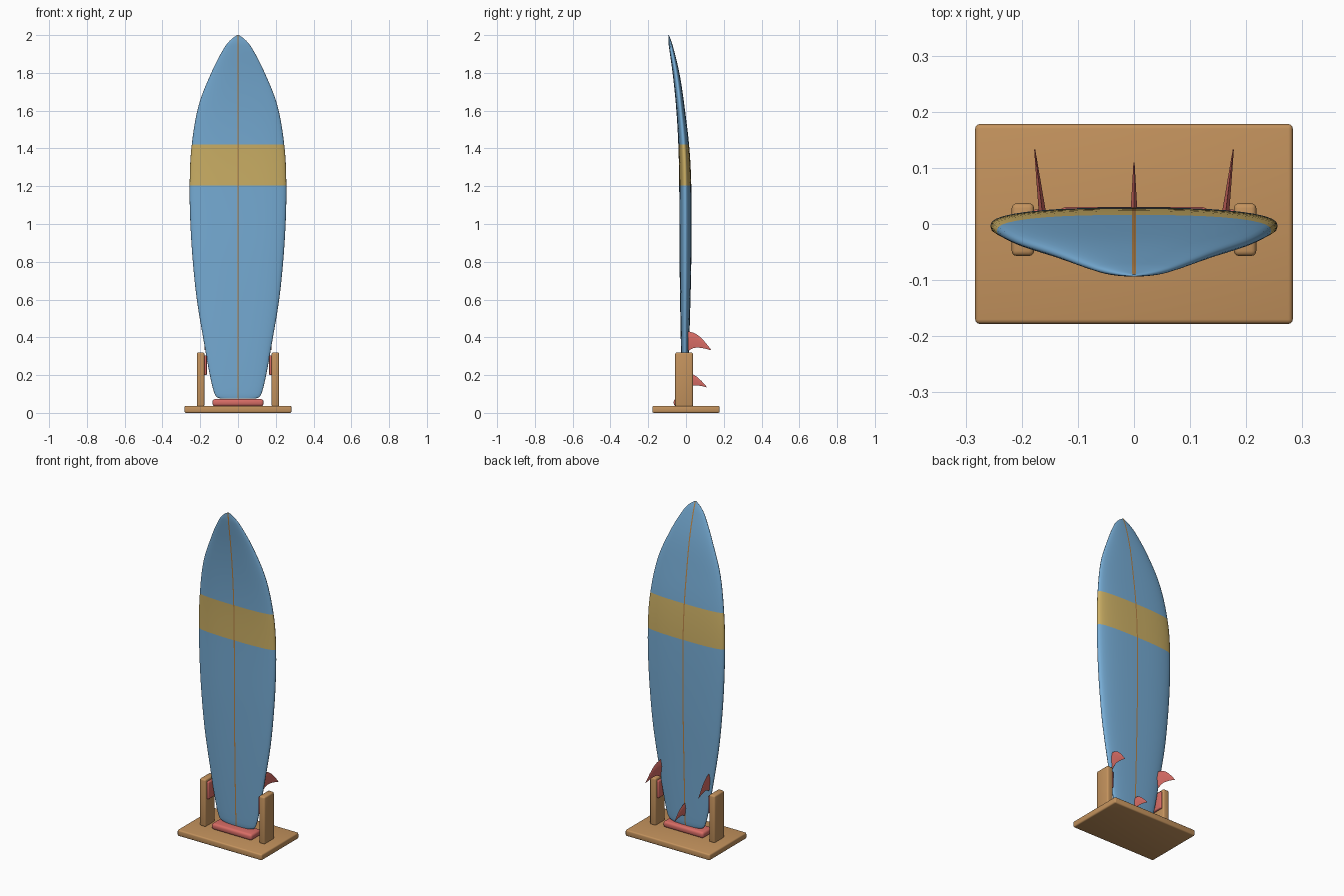
import bpy, bmesh, math
from mathutils import Matrix

if "Cube" in bpy.data.objects:
    bpy.data.objects.remove(bpy.data.objects["Cube"])


def mat(name, r, g, b):
    m = bpy.data.materials.new(name)
    m.diffuse_color = (r, g, b, 1)
    m.use_nodes = True
    m.node_tree.nodes["Principled BSDF"].inputs["Base Color"].default_value = m.diffuse_color
    return m


BLUE = mat("board blue", 0.18, 0.41, 0.66)
YELLOW = mat("band yellow", 0.60, 0.43, 0.13)
STRING = mat("stringer wood", 0.46, 0.22, 0.06)
WOOD = mat("stand wood", 0.55, 0.29, 0.11)
RED = mat("padding red", 0.68, 0.15, 0.13)


def finish(name, bm, mats, angle=40):
    bmesh.ops.recalc_face_normals(bm, faces=bm.faces)
    me = bpy.data.meshes.new(name)
    bm.to_mesh(me)
    bm.free()
    ob = bpy.data.objects.new(name, me)
    bpy.context.collection.objects.link(ob)
    for m in mats:
        me.materials.append(m)
    bpy.ops.object.select_all(action='DESELECT')
    ob.select_set(True)
    bpy.context.view_layer.objects.active = ob
    bpy.ops.object.shade_smooth_by_angle(angle=math.radians(angle))
    return ob


def box(name, x0, x1, y0, y1, z0, z1, m, bevel):
    bm = bmesh.new()
    bmesh.ops.create_cube(bm, size=1, matrix=Matrix.Translation(
        ((x0 + x1) / 2, (y0 + y1) / 2, (z0 + z1) / 2))
        @ Matrix.Diagonal((abs(x1 - x0), y1 - y0, z1 - z0, 1)))
    bmesh.ops.bevel(bm, geom=bm.edges[:], offset=bevel, segments=3,
                    profile=0.5, affect='EDGES')
    return finish(name, bm, [m])


def curve(pts, z):
    """Smooth value at height z through (height, value) points."""
    def slope(i):
        a, b = pts[max(i - 1, 0)], pts[min(i + 1, len(pts) - 1)]
        return (b[1] - a[1]) / (b[0] - a[0])
    i = 0
    while i < len(pts) - 2 and z > pts[i + 1][0]:
        i += 1
    (a, va), (b, vb) = pts[i], pts[i + 1]
    d = b - a
    t = min(max((z - a) / d, 0), 1)
    return (va * (1 + 2 * t) * (1 - t) ** 2 + vb * t * t * (3 - 2 * t)
            + slope(i) * d * t * (1 - t) ** 2 + slope(i + 1) * d * t * t * (t - 1))


# Board outline, rocker and thickness against height
WIDTH = [(0.075, 0.09), (0.082, 0.11), (0.105, 0.126), (0.2, 0.149), (0.36, 0.178),
         (0.6, 0.218), (0.8, 0.239), (1.0, 0.252), (1.2, 0.256), (1.4, 0.247),
         (1.63, 0.208), (1.81, 0.137), (1.93, 0.075), (1.97, 0.044), (1.99, 0.02),
         (2.0, 0.004)]
ROCKER = [(0.075, -0.006), (0.4, -0.005), (0.8, -0.003), (1.2, -0.004), (1.4, -0.011),
          (1.6, -0.028), (1.8, -0.053), (2.0, -0.092)]
THICK = [(0.075, 0.011), (0.1, 0.014), (0.4, 0.023), (0.8, 0.031), (1.2, 0.032),
         (1.4, 0.029), (1.6, 0.023), (1.8, 0.018), (1.95, 0.010), (2.0, 0.002)]
BAND = (1.205, 1.42)


def ring(z, n=10, p=2.5):
    w, y0, h = curve(WIDTH, z), curve(ROCKER, z), curve(THICK, z)
    s = min(0.0035, w * 0.4)
    half = []
    for i in range(-n, n + 1):
        t = math.pi / 2 * i / n
        c, q = math.cos(t), math.sin(t)
        x = s if abs(i) == n else max(w * c ** (2 / p), s)
        half.append((x, y0 + h * math.copysign(abs(q) ** (2 / p), q), z))
    return half + [(-x, y, z) for x, y, z in reversed(half)]


heights = sorted({0.075, 0.077, 0.079, 0.082, 0.086, 0.092, 0.105, *BAND,
                  1.95, 1.96, 1.97, 1.98, 1.985, 1.99, 1.995, 2.0}
                 | {round(0.14 + 0.04 * i, 3) for i in range(46)})
bm = bmesh.new()
rows = [[bm.verts.new(c) for c in ring(z)] for z in heights]
N = len(rows[0])
for k in range(len(rows) - 1):
    mid = (heights[k] + heights[k + 1]) / 2
    for i in range(N):
        j = (i + 1) % N
        f = bm.faces.new((rows[k][i], rows[k][j], rows[k + 1][j], rows[k + 1][i]))
        # centre columns are the stringer, the height range is the band
        if i in (N // 2 - 1, N - 1):
            f.material_index = 2
        elif BAND[0] < mid < BAND[1]:
            f.material_index = 1
for r in (rows[0], rows[-1]):
    bm.faces.new(r)
finish("board", bm, [BLUE, YELLOW, STRING], 50)

# Fins: swept blade, thick at the root and thin at the tip
EDGE_TOP = [(0.0, 0.0), (0.25, -0.08), (0.5, -0.26), (0.75, -0.56), (1.0, -0.93)]
EDGE_LOW = [(0.0, -1.0), (0.25, -0.84), (0.5, -0.83), (0.75, -0.88), (1.0, -0.96)]


def fin(name, x, y, z_top, reach, height, lean):
    bm = bmesh.new()
    rings = []
    for i in range(9):
        u = i / 8
        top = z_top + height * curve(EDGE_TOP, u)
        low = z_top + height * curve(EDGE_LOW, u)
        th = 0.006 * (1 - u) + 0.001
        xc, yc, m = x + lean * u, y + reach * u, top * 0.6 + low * 0.4
        rings.append([bm.verts.new(c) for c in (
            (xc, yc, top), (xc + th * 0.6, yc, (top + m) / 2), (xc + th, yc, m),
            (xc, yc, low), (xc - th, yc, m), (xc - th * 0.6, yc, (top + m) / 2))])
    for a, b in zip(rings, rings[1:]):
        for i in range(6):
            j = (i + 1) % 6
            bm.faces.new((a[i], a[j], b[j], b[i]))
    bm.faces.new(rings[0])
    bm.faces.new(rings[-1])
    finish(name, bm, [RED])


fin("center_fin", 0, 0.005, 0.212, 0.105, 0.08, 0)

# Stand
box("base", -0.283, 0.283, -0.178, 0.178, 0, 0.037, WOOD, 0.008)
box("tail_pad", -0.135, 0.135, -0.065, 0.03, 0.036, 0.073, RED, 0.013)
for side, s in (("left", -1), ("right", 1)):
    fin(side + "_fin", s * 0.162, 0.01, 0.432, 0.123, 0.105, s * 0.015)
    box(side + "_post", s * 0.178, s * 0.218, -0.057, 0.037, 0.033, 0.32, WOOD, 0.009)
    box(side + "_post_pad", s * 0.165, s * 0.181, -0.045, 0.026, 0.2, 0.305, RED, 0.006)
